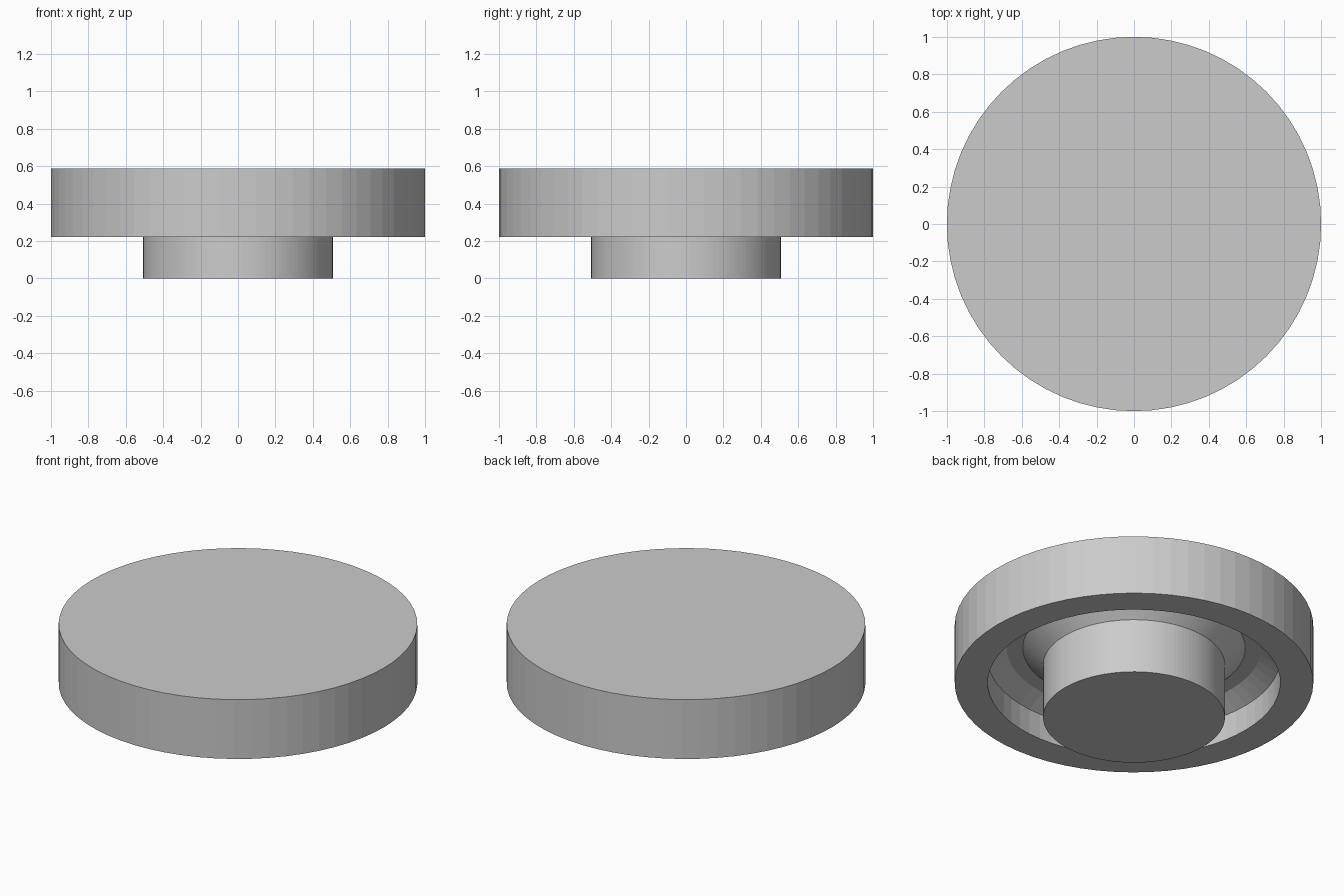
import bpy
import math

cube = bpy.data.objects.get("Cube")
if cube:
    bpy.data.objects.remove(cube, do_unlink=True)

# Single light grey finish
grey = bpy.data.materials.new("light_grey")
grey.use_nodes = True
colour = (0.6, 0.6, 0.6, 1)
grey.diffuse_color = colour
grey.node_tree.nodes["Principled BSDF"].inputs["Base Color"].default_value = colour


def lathe(name, profile, sides):
    """Revolve (radius, height) points about z; the ends are capped at the axis."""
    verts = [(r * math.cos(math.tau * i / sides), r * math.sin(math.tau * i / sides), z)
             for r, z in profile for i in range(sides)]
    faces = []
    for ring in range(len(profile) - 1):
        a, b = ring * sides, (ring + 1) * sides
        for i in range(sides):
            j = (i + 1) % sides
            faces.append((a + i, a + j, b + j, b + i))
    return verts, faces


def add_part(name, profile, sides, cap_start=False, cap_end=False):
    verts, faces = lathe(name, profile, sides)
    if cap_start:
        faces.append(tuple(reversed(range(sides))))
    if cap_end:
        faces.append(tuple(range(len(verts) - sides, len(verts))))
    mesh = bpy.data.meshes.new(name)
    mesh.from_pydata(verts, [], faces)
    mesh.materials.append(grey)
    obj = bpy.data.objects.new(name, mesh)
    bpy.context.collection.objects.link(obj)
    return obj


# Wide disc: recessed underside, bevelled recess corner, rim, outer wall, flat top
add_part("disc_cap", [(0.62, 0.445), (0.71, 0.445), (0.816, 0.38), (0.816, 0.222),
                      (1.0, 0.222), (1.0, 0.587)], 64, cap_end=True)

# Round stem that flares out to meet the recess
add_part("flared_stem", [(0.507, 0.0), (0.507, 0.335), (0.62, 0.445)], 128, cap_start=True)
